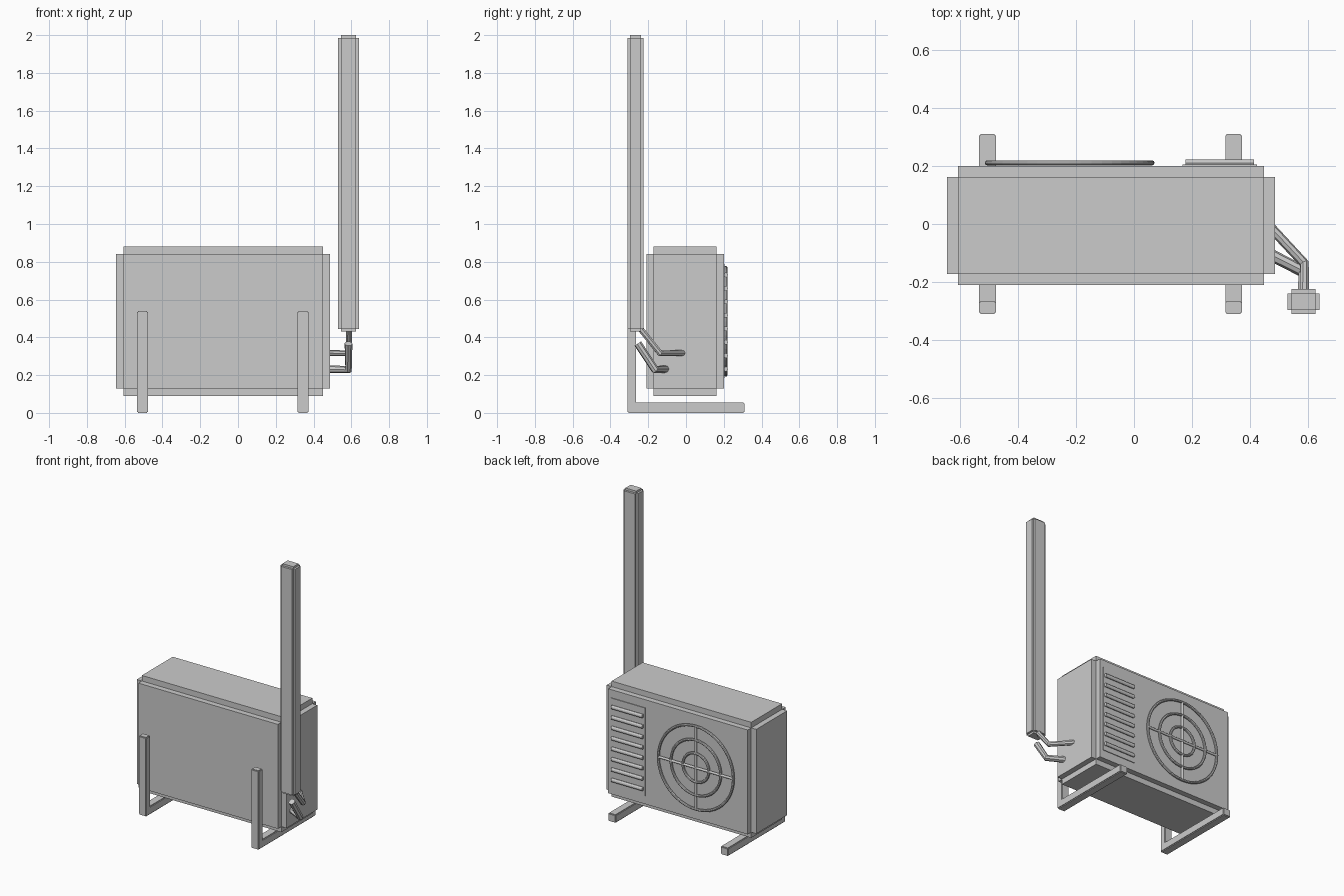
import bpy, bmesh, math
from mathutils import Matrix

if "Cube" in bpy.data.objects:
    bpy.data.objects.remove(bpy.data.objects["Cube"])


def finish(name, bm, smooth=False):
    bmesh.ops.remove_doubles(bm, verts=bm.verts, dist=1e-5)
    bmesh.ops.recalc_face_normals(bm, faces=bm.faces)
    me = bpy.data.meshes.new(name)
    bm.to_mesh(me)
    bm.free()
    for p in me.polygons:
        p.use_smooth = smooth
    ob = bpy.data.objects.new(name, me)
    bpy.context.collection.objects.link(ob)
    return ob


def notched_box(name, lo, hi, step):
    """Box whose twelve edges are cut back by a square step."""
    cuts = [(a, a + step, b - step, b) for a, b in zip(lo, hi)]

    def solid(c):
        return all(0 <= i <= 2 for i in c) and sum(i != 1 for i in c) <= 1

    bm = bmesh.new()
    cells = [(i, j, k) for i in range(3) for j in range(3) for k in range(3)]
    for c in filter(solid, cells):
        for axis in range(3):
            for side in (0, 1):
                n = list(c)
                n[axis] += 2 * side - 1
                if solid(n):
                    continue
                u, v = [a for a in range(3) if a != axis]
                quad = []
                for du, dv in ((0, 0), (1, 0), (1, 1), (0, 1)):
                    idx = list(c)
                    idx[axis] += side
                    idx[u] += du
                    idx[v] += dv
                    quad.append(bm.verts.new([cuts[a][idx[a]] for a in range(3)]))
                bm.faces.new(quad)
    return finish(name, bm)


def box(name, lo, hi):
    bm = bmesh.new()
    size = [b - a for a, b in zip(lo, hi)]
    mid = [(a + b) / 2 for a, b in zip(lo, hi)]
    bmesh.ops.create_cube(bm, size=1, matrix=Matrix.Translation(mid) @ Matrix.Diagonal((*size, 1)))
    return finish(name, bm)


def rod(name, centre, length, ry, rz, axis="X"):
    bm = bmesh.new()
    turn = Matrix.Rotation(math.pi / 2, 4, "Y") if axis == "X" else Matrix()
    scale = Matrix.Diagonal((1, ry, rz, 1)) if axis == "X" else Matrix.Diagonal((rz, ry, 1, 1))
    bmesh.ops.create_cone(bm, cap_ends=True, segments=12, radius1=1, radius2=1, depth=length,
                          matrix=Matrix.Translation(centre) @ scale @ turn)
    return finish(name, bm)


def pipe(name, points, radius):
    cu = bpy.data.curves.new(name, "CURVE")
    cu.dimensions = "3D"
    cu.bevel_depth = radius
    cu.bevel_resolution = 2
    cu.use_fill_caps = True
    sp = cu.splines.new("POLY")
    sp.points.add(len(points) - 1)
    for p, co in zip(sp.points, points):
        p.co = (*co, 1)
    sp.use_smooth = False
    ob = bpy.data.objects.new(name, cu)
    bpy.context.collection.objects.link(ob)


# Cabinet and wall duct
notched_box("cabinet", (-0.645, -0.21, 0.09), (0.487, 0.20, 0.88), 0.038)
notched_box("wall_duct", (0.53, -0.31, 0.43), (0.64, -0.225, 2.0), 0.014)

# L-shaped support brackets
for side, x in (("left", -0.506), ("right", 0.344)):
    notched_box(side + "_bracket_upright", (x - 0.029, -0.31, 0.0), (x + 0.029, -0.265, 0.54), 0.005)
    notched_box(side + "_bracket_arm", (x - 0.029, -0.31, 0.0), (x + 0.029, 0.31, 0.055), 0.005)

# Fan guard: three rings and a cross
FX, FY, FZ = -0.222, 0.211, 0.485
for n, radius in enumerate((0.284, 0.188, 0.098)):
    bpy.ops.mesh.primitive_torus_add(location=(FX, FY, FZ), rotation=(math.pi / 2, 0, 0),
                                     major_radius=radius, minor_radius=0.009,
                                     major_segments=48, minor_segments=8)
    bpy.context.object.name = f"fan_guard_ring_{n + 1}"
rod("fan_guard_bar_across", (FX, FY, FZ), 0.568, 0.008, 0.008, "X")
rod("fan_guard_bar_upright", (FX, FY, FZ), 0.568, 0.008, 0.008, "Z")

# Vent panel with eight slats
box("vent_panel", (0.168, 0.195, 0.185), (0.425, 0.205, 0.787))
for n in range(8):
    rod(f"vent_slat_{n + 1}", (0.296, 0.211, 0.232 + 0.0712 * n), 0.235, 0.011, 0.013)

# Refrigerant pipes
pipe("upper_pipe", [(0.47, -0.01, 0.317), (0.588, -0.137, 0.315), (0.588, -0.245, 0.45)], 0.017)
pipe("lower_pipe", [(0.47, -0.105, 0.232), (0.585, -0.165, 0.23), (0.585, -0.255, 0.367)], 0.021)
